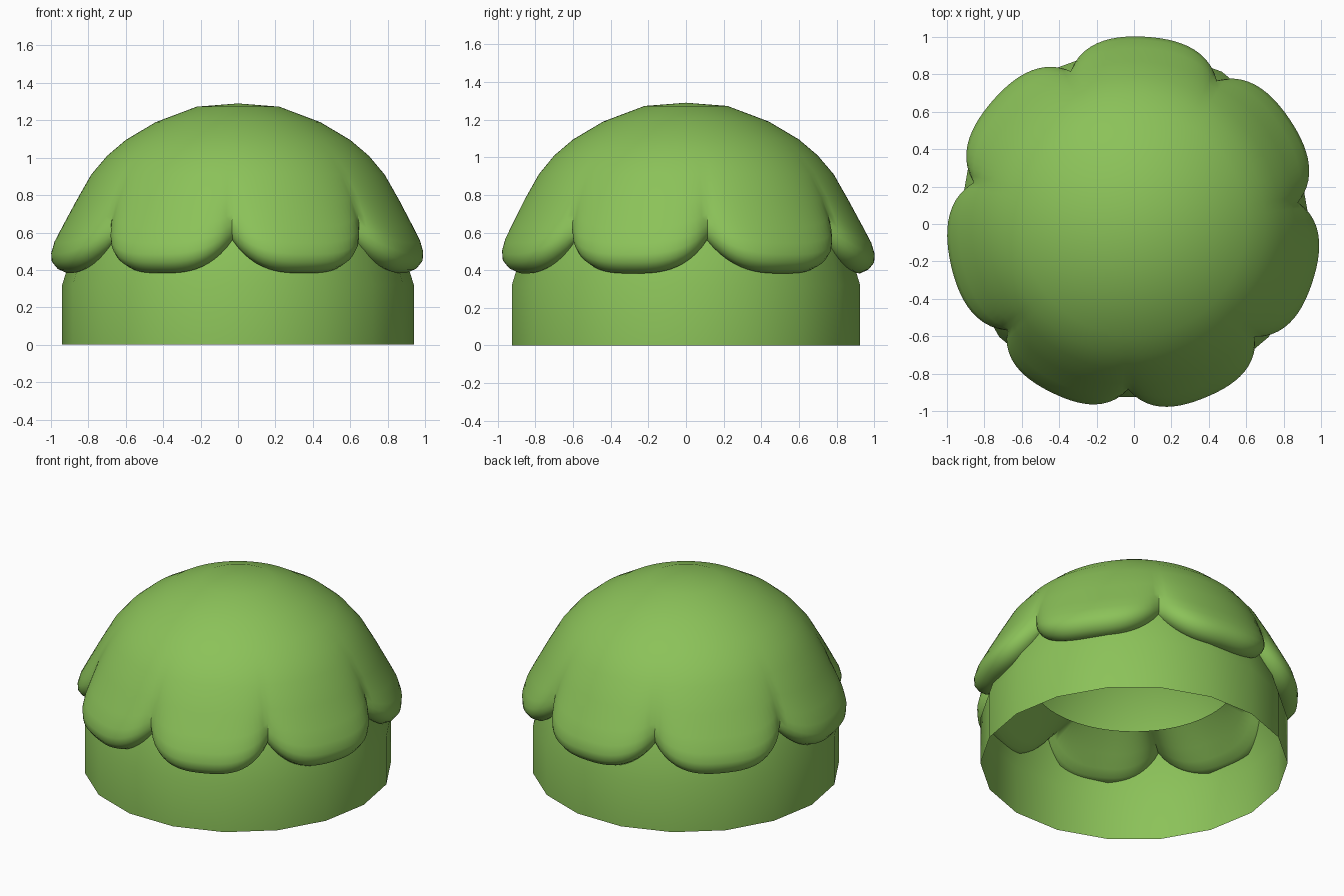
import bpy, bmesh, math

if "Cube" in bpy.data.objects:
    bpy.data.objects.remove(bpy.data.objects["Cube"])

green = bpy.data.materials.new("leaf green")
green.diffuse_color = (0.26, 0.54, 0.10, 1)
green.use_nodes = True
green.node_tree.nodes["Principled BSDF"].inputs["Base Color"].default_value = green.diffuse_color


def revolve(name, angles, profile_at):
    """Sweep a profile (apex first, r = 0) round z; it may vary with the step."""
    bm = bmesh.new()
    apex = bm.verts.new((0, 0, profile_at(0)[0][1]))
    cols = [[bm.verts.new((r * math.cos(a), r * math.sin(a), z)) for r, z in profile_at(i)[1:]]
            for i, a in enumerate(angles)]
    for i, p in enumerate(cols):
        q = cols[(i + 1) % len(cols)]
        bm.faces.new((apex, p[0], q[0]))
        for k in range(len(p) - 1):
            bm.faces.new((p[k], p[k + 1], q[k + 1], q[k]))
    bmesh.ops.recalc_face_normals(bm, faces=bm.faces)
    me = bpy.data.meshes.new(name)
    bm.to_mesh(me)
    bm.free()
    me.materials.append(green)
    ob = bpy.data.objects.new(name, me)
    bpy.context.collection.objects.link(ob)
    bpy.ops.object.select_all(action='DESELECT')
    ob.select_set(True)
    bpy.context.view_layer.objects.active = ob
    bpy.ops.object.shade_smooth_by_angle(angle=math.radians(50))
    return ob


# Inner dome: 18-sided thin sheet, open underneath, lying just below the cap
dome = [(0, 1.28), (0.2, 1.265), (0.6, 1.05), (0.825, 0.69), (0.94, 0.32), (0.94, 0)]
revolve("inner_dome", [math.radians(20 * i) for i in range(18)], lambda i: dome)

# Scalloped cap: seven puffy lobes whose rims roll under into an inward flap
STEPS = 24
notches = [-92, -43, 7.5, 60, 112.5, 165.5, 220, 268]
cap_angles = [math.radians(a + (b - a) * k / STEPS)
              for a, b in zip(notches, notches[1:]) for k in range(STEPS)]
lobe = [(0, 1.29), (0.22, 1.273), (0.44, 1.19), (0.60, 1.095), (0.70, 1.01),
        (0.785, 0.91), (0.87, 0.76), (0.94, 0.63), (0.985, 0.545), (1.003, 0.485),
        (1.0, 0.44), (0.97, 0.403), (0.925, 0.383), (0.88, 0.395), (0.83, 0.43),
        (0.76, 0.495), (0.63, 0.59)]
notch = [(0, 1.29), (0.22, 1.273), (0.44, 1.19), (0.60, 1.095), (0.70, 1.01),
         (0.78, 0.91), (0.845, 0.79), (0.875, 0.70), (0.885, 0.645), (0.885, 0.61),
         (0.88, 0.585), (0.87, 0.567), (0.855, 0.56), (0.84, 0.56), (0.80, 0.565),
         (0.74, 0.575), (0.63, 0.59)]


def cap_profile(i):
    # t is 1 at a notch, 0 in the middle of a lobe
    t = abs(1 - 2 * (i % STEPS) / STEPS)
    wr, wz = t ** 3.6, t ** 3
    return [(a + (c - a) * wr, b + (d - b) * wz) for (a, b), (c, d) in zip(lobe, notch)]


revolve("scalloped_cap", cap_angles, cap_profile)
